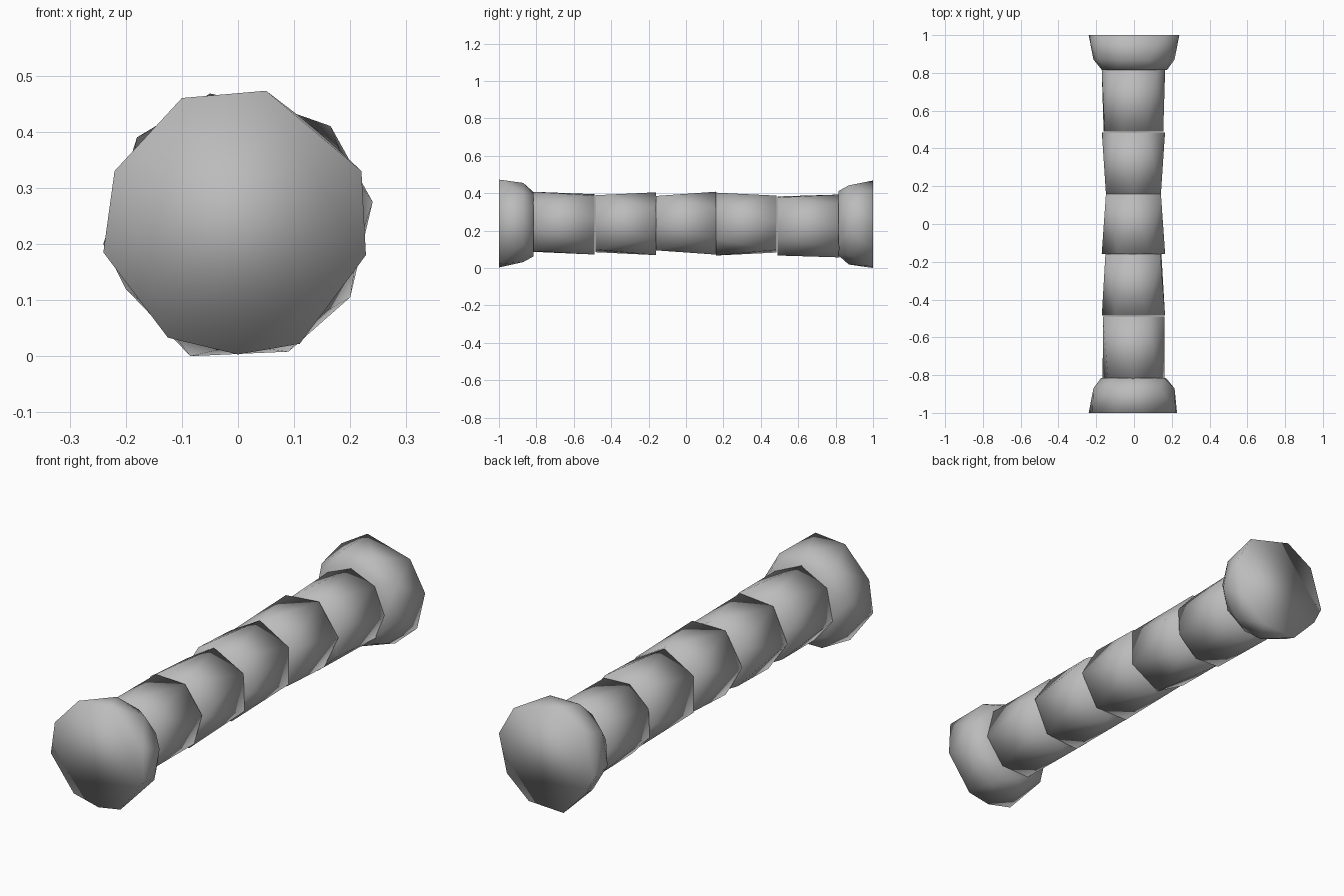
import bpy
import bmesh
from math import cos, sin, tau, radians

if "Cube" in bpy.data.objects:
    bpy.data.objects.remove(bpy.data.objects["Cube"], do_unlink=True)

GREY = (0.5, 0.5, 0.5, 1)
stone = bpy.data.materials.new("grey_stone")
stone.use_nodes = True
stone.diffuse_color = GREY
stone.node_tree.nodes["Principled BSDF"].inputs["Base Color"].default_value = GREY


def ring(sides, radius, y, phase, x=0.0, z=0.237):
    """Polygon across the long axis, phase in degrees."""
    angles = [radians(phase) + tau * i / sides for i in range(sides)]
    return [(x + radius * cos(a), y, z + radius * sin(a)) for a in angles]


def hull(name, points):
    """Smooth shaded solid wrapped around a few rings of points."""
    bm = bmesh.new()
    for p in points:
        bm.verts.new(p)
    out = bmesh.ops.convex_hull(bm, input=bm.verts[:])
    loose = {e for e in out["geom_interior"] if isinstance(e, bmesh.types.BMVert)}
    bmesh.ops.delete(bm, geom=list(loose), context="VERTS")
    bmesh.ops.dissolve_limit(bm, angle_limit=radians(1), verts=bm.verts[:], edges=bm.edges[:])
    bmesh.ops.recalc_face_normals(bm, faces=bm.faces[:])
    mesh = bpy.data.meshes.new(name)
    bm.to_mesh(mesh)
    bm.free()
    mesh.materials.append(stone)
    mesh.polygons.foreach_set("use_smooth", [True] * len(mesh.polygons))
    obj = bpy.data.objects.new(name, mesh)
    bpy.context.collection.objects.link(obj)
    return obj


# Shaft drums: start, end, sides, start phase, end phase, height of centre
drums = [
    ("front_drum", -0.82, -0.49, 7, 40, 10, 0.24),
    ("front_middle_drum", -0.485, -0.16, 6, 65, 32, 0.237),
    ("middle_drum", -0.16, 0.16, 6, 60, 30, 0.24),
    ("back_middle_drum", 0.16, 0.485, 6, 90, 65, 0.235),
    ("back_drum", 0.49, 0.82, 8, 65, 45, 0.225),
]
for name, y0, y1, sides, p0, p1, z in drums:
    hull(name, ring(sides, 0.168, y0, p0, -0.003, z) + ring(sides, 0.168, y1, p1, -0.003, z))

# Flared end blocks: chipped outer outline, then two narrowing rings
front_outline = [(-0.1, 0.46), (0.05, 0.473), (0.22, 0.33), (0.228, 0.18), (0.11, 0.022),
                 (0, 0.003), (-0.125, 0.033), (-0.24, 0.185), (-0.22, 0.33)]
back_outline = [(-0.05, 0.468), (0.165, 0.41), (0.24, 0.275), (0.2, 0.105), (0.09, 0.008),
                (-0.085, 0), (-0.2, 0.12), (-0.24, 0.2), (-0.18, 0.39)]
for name, outline, side, phase in (("front_block", front_outline, -1, 10),
                                   ("back_block", back_outline, 1, 30)):
    points = [(x, side, z) for x, z in outline]
    points += ring(9, 0.218, side * 0.87, phase)
    points += ring(9, 0.175, side * 0.815, phase + 15)
    hull(name, points)
